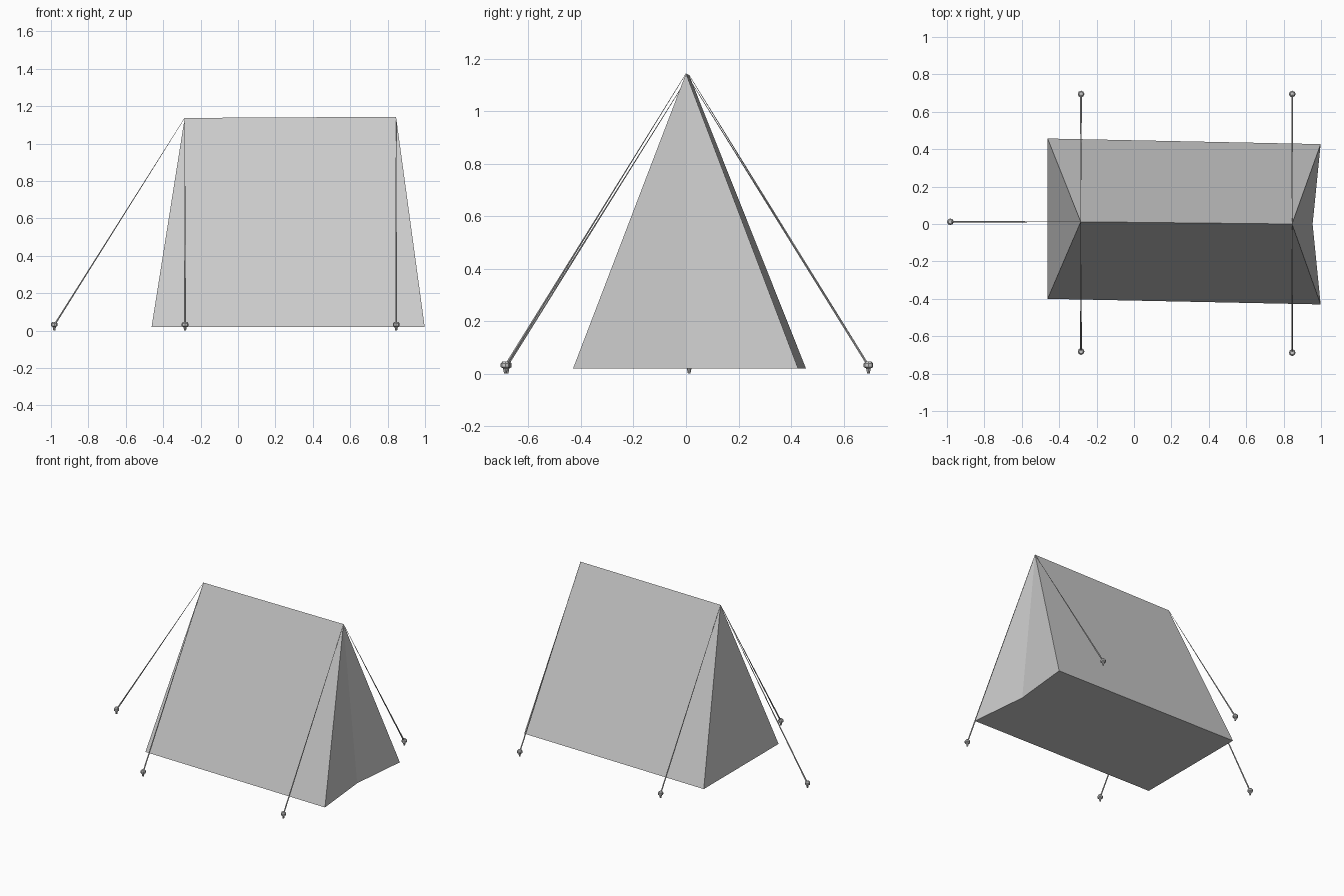
import bpy, bmesh, math
from mathutils import Vector

if "Cube" in bpy.data.objects:
    bpy.data.objects.remove(bpy.data.objects["Cube"])

def new_object(name, bm):
    bmesh.ops.recalc_face_normals(bm, faces=bm.faces)
    mesh = bpy.data.meshes.new(name)
    bm.to_mesh(mesh)
    bm.free()
    ob = bpy.data.objects.new(name, mesh)
    bpy.context.collection.objects.link(ob)
    return ob

def loft(bm, rings):
    # rings of equal length, bridged and capped
    vr = [[bm.verts.new(p) for p in r] for r in rings]
    n = len(vr[0])
    for a, b in zip(vr, vr[1:]):
        for i in range(n):
            j = (i + 1) % n
            bm.faces.new((a[i], a[j], b[j], b[i]))
    bm.faces.new(vr[0])
    bm.faces.new(vr[-1])

def rope(name, start, end, r0, r1):
    s, e = Vector(start), Vector(end)
    q = (e - s).to_track_quat('Z', 'Y')
    def ring(c, r):
        return [c + q @ Vector((r * math.cos(k * math.tau / 6), r * math.sin(k * math.tau / 6), 0)) for k in range(6)]
    bm = bmesh.new()
    loft(bm, [ring(s, r0), ring(e, r1)])
    new_object(name, bm)

def peg(name, x, y):
    profile = [(0.005, 0), (0.009, 0.02), (0.018, 0.025), (0.018, 0.038), (0.011, 0.047)]
    bm = bmesh.new()
    loft(bm, [[(x + r * math.cos(k * math.tau / 8), y + r * math.sin(k * math.tau / 8), z)
               for k in range(8)] for r, z in profile])
    new_object(name, bm)

# tent canvas: two slopes, flat back end, folded-in door, floor
ridge_back = (-0.285, 0.012, 1.137)
ridge_door = (0.845, 0.0, 1.143)
points = [(-0.462, -0.40, 0.02), (-0.462, 0.457, 0.02), (0.998, 0.427, 0.02),
          (0.955, 0.0, 0.02), (0.998, -0.43, 0.02), ridge_back, ridge_door]
bm = bmesh.new()
v = [bm.verts.new(p) for p in points]
for f in [(0, 4, 6, 5), (2, 1, 5, 6), (1, 0, 5), (4, 3, 6), (3, 2, 6), (0, 1, 2, 3, 4)]:
    bm.faces.new([v[i] for i in f])
new_object("tent_canvas", bm)

# guy ropes with ground pegs
guys = {"back_end": (-0.982, 0.012, ridge_back),
        "back_left": (-0.283, -0.682, ridge_back),
        "back_right": (-0.283, 0.695, ridge_back),
        "door_left": (0.846, -0.688, ridge_door),
        "door_right": (0.846, 0.695, ridge_door)}
for name, (x, y, top) in guys.items():
    peg(name + "_peg", x, y)
    rope(name + "_rope", (x, y, 0.03), top, 0.005, 0.001)
